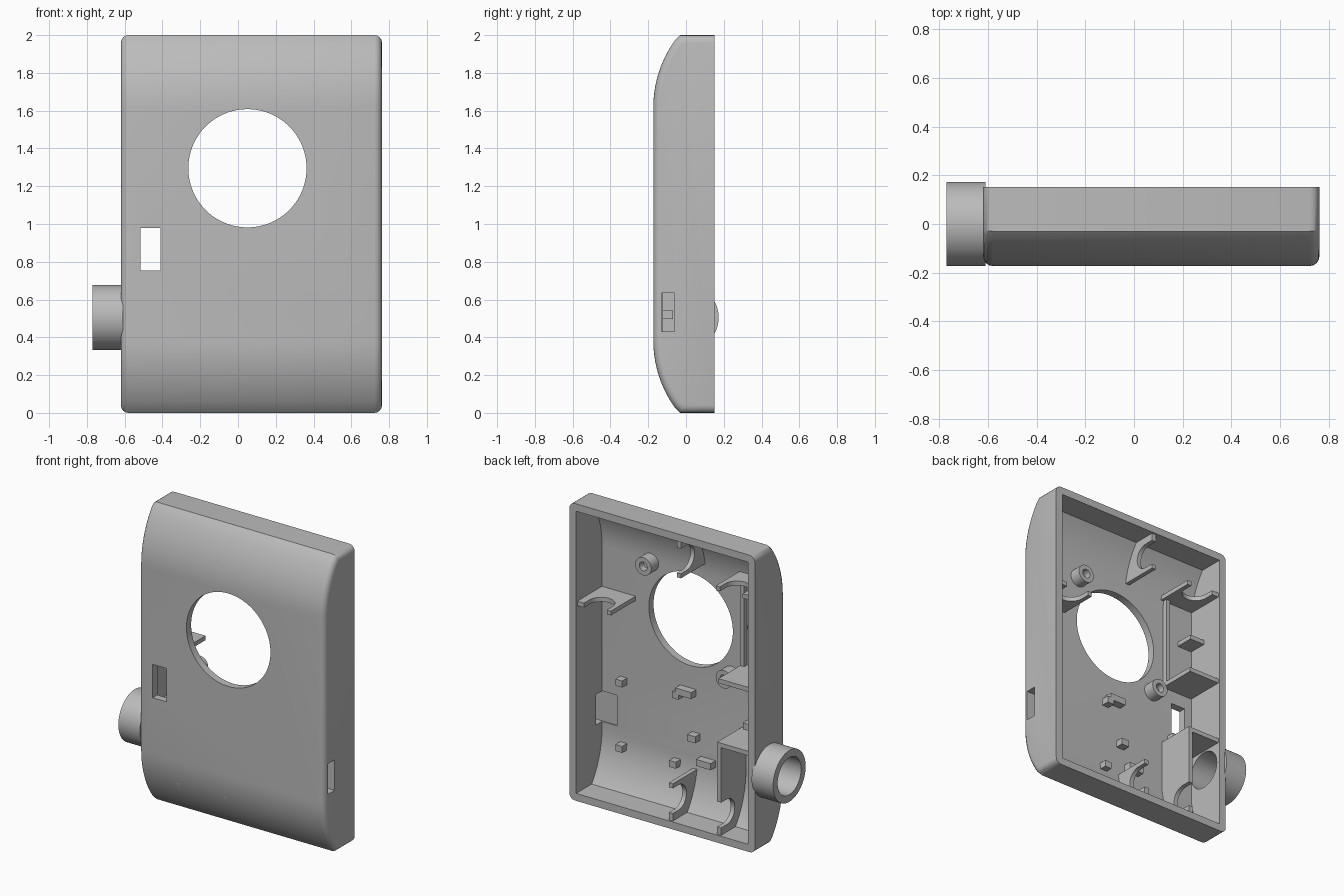
import bpy, bmesh, math
from mathutils import Vector, Matrix

cube = bpy.data.objects.get("Cube")
if cube:
    bpy.data.objects.remove(cube, do_unlink=True)

grey = bpy.data.materials.new("plain grey")
grey.use_nodes = True
COLOUR = (0.5, 0.5, 0.5, 1)
grey.diffuse_color = COLOUR
grey.node_tree.nodes["Principled BSDF"].inputs["Base Color"].default_value = COLOUR

LEFT, RIGHT, BACK, FRONT, WALL = 0.762, -0.62, 0.152, -0.173, 0.05
FLOOR = FRONT + WALL - 0.01


def finish(name, bm):
    bmesh.ops.recalc_face_normals(bm, faces=bm.faces)
    me = bpy.data.meshes.new(name)
    bm.to_mesh(me)
    bm.free()
    me.materials.append(grey)
    ob = bpy.data.objects.new(name, me)
    bpy.context.collection.objects.link(ob)
    return ob


def prism(name, points, depth, bevel=0):
    """Extrude a closed 3D outline along depth."""
    bm = bmesh.new()
    face = bm.faces.new([bm.verts.new(p) for p in points])
    ext = bmesh.ops.extrude_face_region(bm, geom=[face])["geom"]
    moved = [v for v in ext if isinstance(v, bmesh.types.BMVert)]
    bmesh.ops.translate(bm, verts=moved, vec=depth)
    if bevel:
        caps = [f for f in bm.faces if len(f.verts) > 4]
        edges = {e for f in caps for e in f.edges
                 if any(v.co.y < BACK - 0.001 for v in e.verts)}
        bmesh.ops.bevel(bm, geom=list(edges), offset=bevel, segments=4,
                        profile=0.5, affect='EDGES')
    return finish(name, bm)


def box(name, x, y, z):
    return prism(name, [(x[0], y[0], z[0]), (x[1], y[0], z[0]),
                        (x[1], y[1], z[0]), (x[0], y[1], z[0])],
                 Vector((0, 0, z[1] - z[0])))


def cylinder(name, centre, radius, length, axis, sides=64):
    bm = bmesh.new()
    turn = Vector((0, 0, 1)).rotation_difference(Vector(axis)).to_matrix().to_4x4()
    bmesh.ops.create_cone(bm, cap_ends=True, segments=sides, radius1=radius,
                          radius2=radius, depth=length,
                          matrix=Matrix.Translation(centre) @ turn)
    return finish(name, bm)


def boolean(ob, cutter, operation='DIFFERENCE', keep=False):
    mod = ob.modifiers.new("cut", 'BOOLEAN')
    mod.object, mod.operation, mod.solver = cutter, operation, 'EXACT'
    bpy.context.view_layer.update()
    deps = bpy.context.evaluated_depsgraph_get()
    me = bpy.data.meshes.new_from_object(ob.evaluated_get(deps))
    ob.modifiers.clear()
    ob.data = me
    if not keep:
        bpy.data.objects.remove(cutter, do_unlink=True)


def side_profile(inset, back, x):
    """Flat front that curves away towards the bottom and the top."""
    low = [(back, inset)]
    if not inset:
        low.append((-0.03, 0.0))
    for i in range(11):
        a = math.asin(0.6) * (1 - i / 10) * (1 if inset else 0.97)
        r = 0.6 - inset
        low.append((FRONT + 0.6 - r * math.cos(a), 0.38 - r * math.sin(a)))
    high = [(y, 2 - z) for y, z in reversed(low)]
    return [(x, y, z) for y, z in low + high]


# Housing: rounded shell, hollowed from the back
outline = prism("outline", side_profile(0, BACK, RIGHT), Vector((LEFT - RIGHT, 0, 0)), 0.04)
housing = outline.copy()
housing.data = outline.data.copy()
housing.name = "housing"
bpy.context.collection.objects.link(housing)
boolean(housing, prism("cavity", side_profile(WALL, 0.3, RIGHT + WALL),
                       Vector((LEFT - RIGHT - 2 * WALL, 0, 0))))

# Openings: round port, front window, side slot, spout bore
boolean(housing, cylinder("port", (0.05, -0.15, 1.295), 0.313, 0.3, (0, 1, 0), 96))
boolean(housing, box("window", (-0.515, -0.41), (-0.3, 0), (0.755, 0.98)))
boolean(housing, box("slot", (0.6, 0.9), (-0.13, -0.06), (0.43, 0.635)))
boolean(housing, cylinder("bore", (-0.62, 0, 0.505), 0.125, 0.2, (1, 0, 0)))

# Spout on the right side
spout = cylinder("spout", (-0.69, 0, 0.505), 0.173, 0.16, (1, 0, 0))
boolean(spout, cylinder("bore", (-0.69, 0, 0.505), 0.125, 0.4, (1, 0, 0)))

# Screw bosses beside the port
bosses = []
for tag, x, z in (("upper", 0.35, 1.6), ("lower", -0.25, 1.0)):
    boss = cylinder(tag + "_boss", (x, -0.09, z), 0.06, 0.09, (0, 1, 0), 32)
    boolean(boss, cylinder("hole", (x, -0.04, z), 0.03, 0.1, (0, 1, 0), 24))
    bosses.append(boss)


def clip(name, origin, inward, thick):
    """Plate standing on the floor with a round notch open to the back."""
    u, v = Vector(inward), Vector((0, 1, 0))
    top, r, mid = 0.14, 0.085, 0.135
    outline_uv = [(-0.02, top), (-0.02, -0.15), (0.25, -0.15), (0.25, top), (mid + r, top)]
    for i in range(17):
        a = math.pi * i / 16
        outline_uv.append((mid + r * math.cos(a), 0.08 - r * math.sin(a)))
    outline_uv.append((mid - r, top))
    return prism(name, [Vector(origin) + u * p + v * q for p, q in outline_uv], Vector(thick))


# Notched clips on the walls
inner = [
    clip("left_clip", (LEFT - WALL, 0, 1.31), (-1, 0, 0), (0, 0, 0.03)),
    clip("top_clip", (-0.06, 0, 2 - WALL), (0, 0, -1), (0.03, 0, 0)),
    clip("bottom_clip", (0, 0, WALL), (0, 0, 1), (0.03, 0, 0)),
    clip("right_clip", (RIGHT + WALL, 0, 1.69), (1, 0, 0), (0, 0, 0.03)),
    clip("corner_clip", (-0.36, 0, WALL), (0, 0, 1), (0.03, 0, 0)),
]

# Compartment walls, ribs and floor posts
r_in = RIGHT + WALL - 0.02
inner += [
    box("spout_screen", (-0.36, -0.33), (-0.15, 0.14), (0.3, 0.67)),
    box("spout_roof", (r_in, -0.33), (-0.15, 0.14), (0.64, 0.67)),
    box("right_shelf", (r_in, -0.34), (-0.15, 0.14), (1.07, 1.1)),
    box("right_rib", (-0.37, -0.34), (-0.15, -0.09), (1.08, 1.7)),
    box("right_stop", (r_in, -0.46), (-0.15, 0.0), (1.41, 1.44)),
]
posts = [(0.55, 0.75, 0.05), (0.55, 0.31, 0.05), (0.07, 0.81, 0.12), (0.13, 0.78, 0.05),
         (0.01, 0.52, 0.06), (0.15, 0.31, 0.05), (-0.08, 0.37, 0.11), (-0.4, 0.71, 0.05)]
for n, (x, z, w) in enumerate(posts):
    inner.append(box(f"floor_post_{n + 1}", (x - w / 2, x + w / 2),
                     (FLOOR - 0.02, -0.07), (z - 0.022, z + 0.022)))

# Trim the inner parts to the body
for part in inner:
    boolean(part, outline, 'INTERSECT', keep=True)
bpy.data.objects.remove(outline, do_unlink=True)

# Smooth curved surfaces, sharp edges kept
bpy.ops.object.select_all(action='DESELECT')
for part in [housing, spout] + bosses + inner:
    part.select_set(True)
bpy.context.view_layer.objects.active = housing
bpy.ops.object.shade_smooth_by_angle(angle=math.radians(30))
